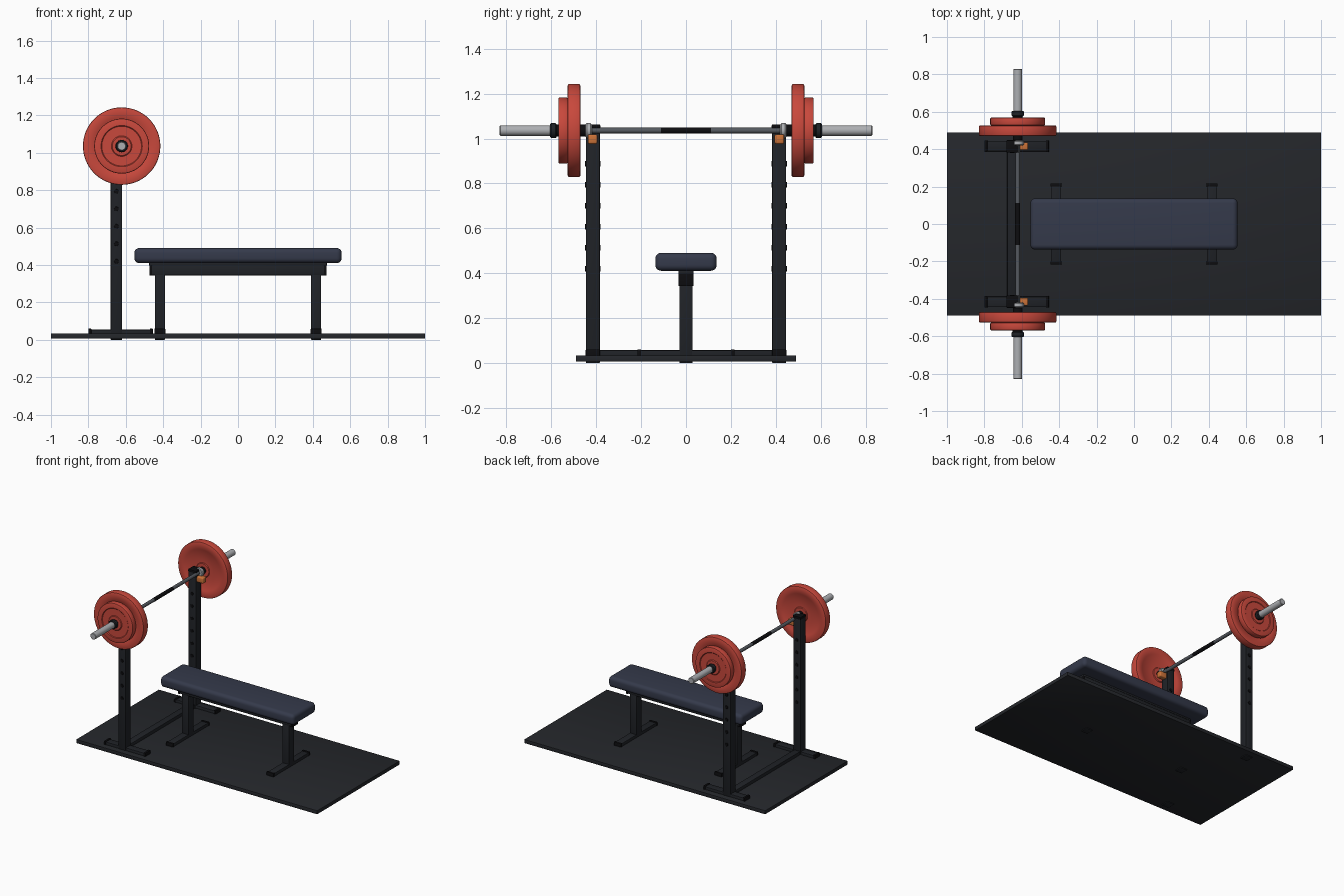
import bpy, bmesh
from math import radians, pi, cos, sin
from mathutils import Matrix

if "Cube" in bpy.data.objects:
    bpy.data.objects.remove(bpy.data.objects["Cube"])


def mat(name, r, g, b):
    m = bpy.data.materials.new(name)
    m.diffuse_color = (r, g, b, 1)
    m.use_nodes = True
    m.node_tree.nodes["Principled BSDF"].inputs["Base Color"].default_value = m.diffuse_color
    return m


FRAME = mat("frame_black", 0.014, 0.016, 0.02)
RUBBER = mat("floor_rubber", 0.018, 0.02, 0.024)
PAD = mat("pad_blue", 0.035, 0.042, 0.07)
RED = mat("plate_red", 0.58, 0.065, 0.045)
ORANGE = mat("hook_orange", 0.6, 0.17, 0.04)
STEEL = mat("steel", 0.42, 0.43, 0.45)
SHAFT = mat("shaft_grey", 0.09, 0.1, 0.115)
BLACK = mat("black", 0.004, 0.004, 0.005)


def finish(name, bm, material):
    bmesh.ops.recalc_face_normals(bm, faces=bm.faces)
    me = bpy.data.meshes.new(name)
    bm.to_mesh(me)
    bm.free()
    me.materials.append(material)
    ob = bpy.data.objects.new(name, me)
    bpy.context.collection.objects.link(ob)
    bpy.ops.object.select_all(action='DESELECT')
    bpy.context.view_layer.objects.active = ob
    ob.select_set(True)
    bpy.ops.object.shade_smooth_by_angle(angle=radians(35))
    return ob


def box(name, x, y, z, material, bevel=0.004, segments=2):
    """Bevelled box from (min, max) pairs."""
    bm = bmesh.new()
    size = [b - a for a, b in (x, y, z)]
    mid = [(a + b) / 2 for a, b in (x, y, z)]
    bmesh.ops.create_cube(bm, size=1, matrix=Matrix.Translation(mid) @ Matrix.Diagonal((*size, 1)))
    if bevel:
        bmesh.ops.bevel(bm, geom=bm.edges[:], offset=bevel, segments=segments,
                        profile=0.5, affect='EDGES')
    return finish(name, bm, material)


def lathe(name, profile, centre, material, sides=32):
    """Revolve (radius, y) points about a line along y through (x, z)."""
    bm = bmesh.new()
    rings = []
    for r, y in profile:
        rings.append([bm.verts.new((centre[0] + r * cos(2 * pi * i / sides), y,
                                    centre[1] + r * sin(2 * pi * i / sides)))
                      for i in range(sides)])
    for a, b in zip(rings, rings[1:]):
        for i in range(sides):
            j = (i + 1) % sides
            bm.faces.new((a[i], a[j], b[j], b[i]))
    bm.faces.new(rings[0])
    bm.faces.new(rings[-1])
    return finish(name, bm, material)


def rod(name, r, y0, y1, centre, material, c=0.002, sides=32):
    """Chamfered cylinder along y."""
    s = 1 if y1 > y0 else -1
    return lathe(name, [(r - c, y0), (r, y0 + s * c), (r, y1 - s * c), (r - c, y1)],
                 centre, material, sides)


def span(s, a, b):
    return tuple(sorted((s * a, s * b)))


def plate(name, r, y0, y1, s):
    """Weight plate with a raised rim and a raised hub on both faces."""
    b, d = 0.006, 0.004
    half = [(0.05, 0), (0.055, d), (r * 0.72, d), (r * 0.75, 0), (r - b, 0), (r - 0.0018, 0.0018), (r, b)]
    prof = [(q, s * (y0 + t)) for q, t in half]
    prof += [(q, s * (y1 - t)) for q, t in reversed(half)]
    return lathe(name, prof, BAR, RED, 64)


BAR = (-0.622, 1.036)

# Floor mat
box("floor_mat", (-1, 1), (-0.49, 0.49), (0.006, 0.034), RUBBER, 0.003)

# Bench
box("bench_pad", (-0.554, 0.554), (-0.137, 0.137), (0.411, 0.491), PAD, 0.026, 5)
box("bench_beam", (-0.465, 0.465), (-0.032, 0.032), (0.345, 0.402), FRAME)
box("pad_board", (-0.475, 0.475), (-0.034, 0.034), (0.398, 0.415), FRAME, 0.002)
for s, side in ((-1, "head"), (1, "foot")):
    xs = span(s, 0.39, 0.445)
    box(f"{side}_bench_leg", xs, (-0.03, 0.03), (0, 0.36), FRAME)
    box(f"{side}_bench_base", xs, (-0.212, 0.212), (0.02, 0.056), FRAME)
    for t, n in ((-1, "front"), (1, "back")):
        box(f"{side}_{n}_bench_base_cap", (xs[0] - 0.002, xs[1] + 0.002),
            span(t, 0.2, 0.217), (0.02, 0.06), BLACK, 0.003)
    box(f"{side}_beam_end_cap", span(s, 0.46, 0.474), (-0.034, 0.034), (0.343, 0.404), BLACK, 0.002)

# Rack
box("rack_crossbar", (-0.678, -0.626), (-0.4, 0.4), (0.02, 0.058), FRAME)
for s, side in ((-1, "front"), (1, "back")):
    box(f"{side}_upright", (-0.681, -0.619), span(s, 0.384, 0.446), (0, 1.05), FRAME)
    box(f"{side}_upright_cap", (-0.683, -0.617), span(s, 0.382, 0.448), (1.044, 1.064), BLACK, 0.005)
    box(f"{side}_rack_foot", (-0.795, -0.46), span(s, 0.388, 0.444), (0.02, 0.055), FRAME)
    for n, x in (("rear", -0.792), ("fore", -0.463)):
        box(f"{side}_{n}_foot_cap", (x - 0.008, x + 0.008), span(s, 0.385, 0.447),
            (0.02, 0.06), BLACK, 0.003)
    # Adjustment holes read as dark inserts through the post
    for i in range(6):
        rod(f"{side}_post_hole_{i + 1}", 0.012, s * 0.38, s * 0.45,
            (-0.65, 0.42 + 0.0935 * i), BLACK, 0.001, 16)
    # Bar hook
    box(f"{side}_bar_hook", (-0.63, -0.566), span(s, 0.395, 0.437), (0.976, 1.019), ORANGE, 0.008, 3)

# Barbell
rod("bar_shaft", 0.0125, -0.44, 0.44, BAR, SHAFT)
rod("bar_grip", 0.0135, -0.112, 0.112, BAR, BLACK, 0.001)
for s, side in ((-1, "front"), (1, "back")):
    rod(f"{side}_bar_shoulder", 0.033, s * 0.42, s * 0.447, BAR, STEEL, 0.005)
    rod(f"{side}_bar_sleeve", 0.0235, s * 0.44, s * 0.83, BAR, STEEL, 0.003)
    rod(f"{side}_inner_spacer", 0.026, s * 0.446, s * 0.475, BAR, BLACK)
    plate(f"{side}_large_plate", 0.207, 0.471, 0.527, s)
    plate(f"{side}_small_plate", 0.147, 0.527, 0.569, s)
    rod(f"{side}_lock_spacer", 0.027, s * 0.565, s * 0.585, BAR, BLACK)
    rod(f"{side}_lock_collar", 0.033, s * 0.576, s * 0.605, BAR, FRAME, 0.005)
